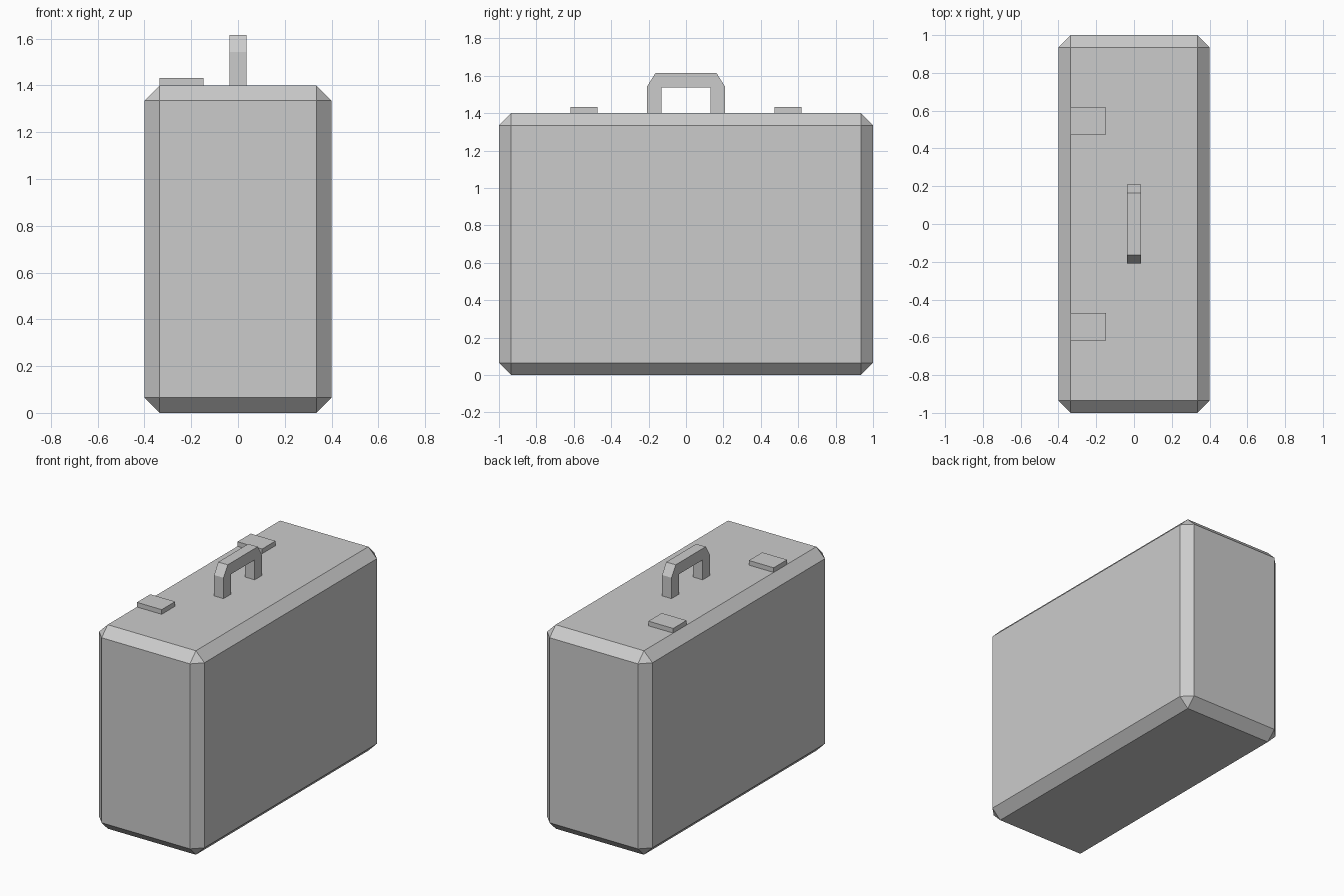
import bpy, bmesh
from mathutils import Matrix, Vector

if "Cube" in bpy.data.objects:
    bpy.data.objects.remove(bpy.data.objects["Cube"])


def finish(bm, name):
    bmesh.ops.recalc_face_normals(bm, faces=bm.faces)
    mesh = bpy.data.meshes.new(name)
    bm.to_mesh(mesh)
    bm.free()
    obj = bpy.data.objects.new(name, mesh)
    bpy.context.collection.objects.link(obj)
    return obj


def box(name, lo, hi, bevel=0):
    lo, hi = Vector(lo), Vector(hi)
    bm = bmesh.new()
    bmesh.ops.create_cube(bm, size=1, matrix=Matrix.Translation((lo + hi) / 2)
                          @ Matrix.Diagonal((*(hi - lo), 1)))
    if bevel:
        bmesh.ops.bevel(bm, geom=bm.edges[:], offset=bevel, segments=1,
                        affect='EDGES', clamp_overlap=True)
    return finish(bm, name)


# Case body with single-segment chamfered edges
box("case_body", (-0.4, -1, 0), (0.4, 1, 1.4), 0.065)

# Pair of flat latches along the left edge of the lid
for name, y in (("front_latch", -0.545), ("back_latch", 0.545)):
    box(name, (-0.335, y - 0.0725, 1.4), (-0.147, y + 0.0725, 1.432))

# Carry handle: mirrored arch profile in YZ, bridged and extruded across X
outer = [(0.208, 1.4), (0.208, 1.543), (0.163, 1.615)]
inner = [(0.13, 1.4), (0.13, 1.537), (0.13, 1.537)]
outer += [(-y, z) for y, z in reversed(outer)]
inner = inner[:2] + [(-y, z) for y, z in reversed(inner[:2])]
bm = bmesh.new()
half = 0.036
o = [bm.verts.new((-half, y, z)) for y, z in outer]
i = [bm.verts.new((-half, y, z)) for y, z in inner]
faces = [bm.faces.new(f) for f in (
    (o[0], o[1], i[1], i[0]),
    (o[1], o[2], o[3], o[4], i[2], i[1]),
    (o[4], o[5], i[3], i[2]))]
ext = bmesh.ops.extrude_face_region(bm, geom=faces, use_keep_orig=True)
bmesh.ops.translate(bm, vec=(2 * half, 0, 0),
                    verts=[v for v in ext["geom"] if isinstance(v, bmesh.types.BMVert)])
finish(bm, "carry_handle")
